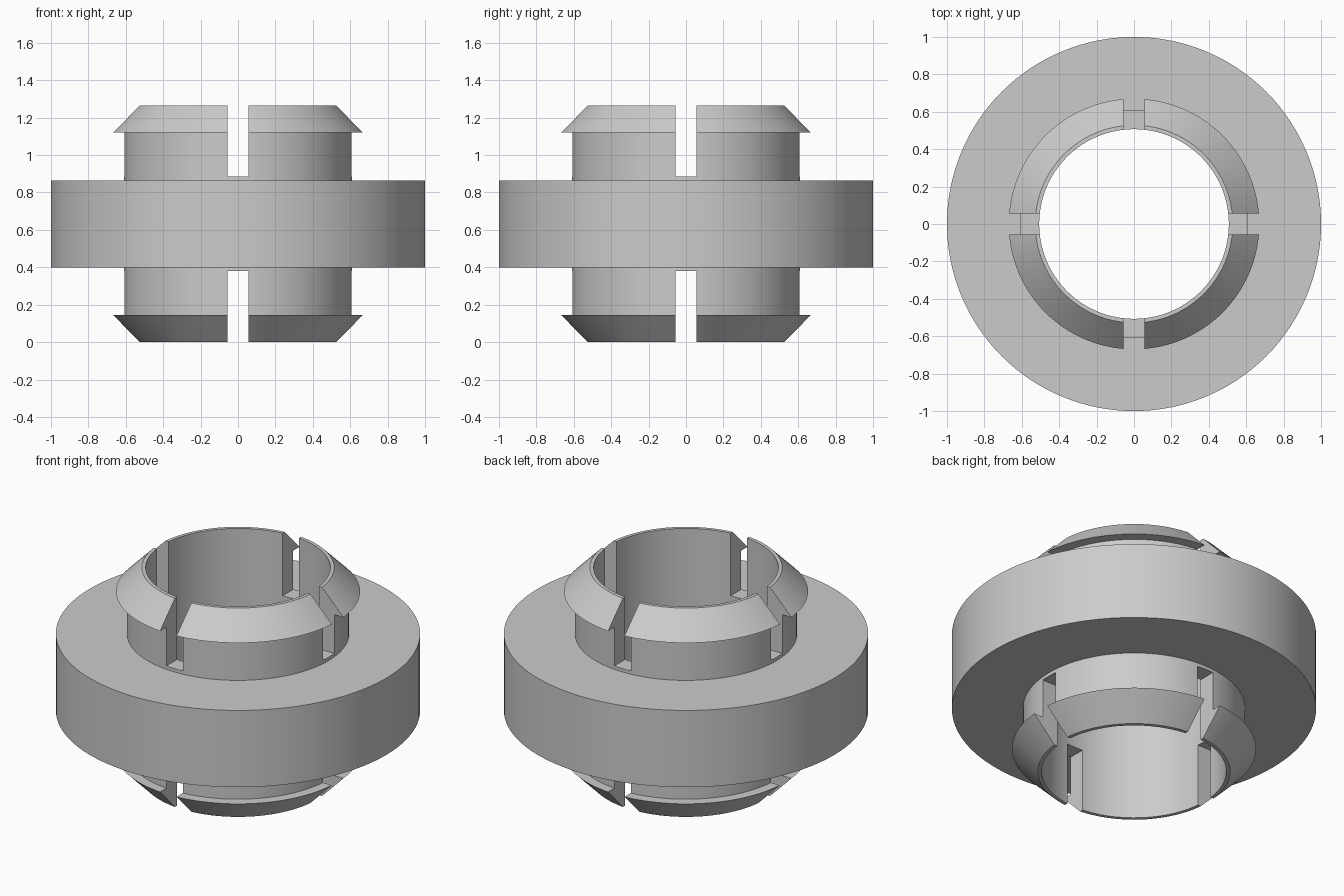
import bpy
import bmesh
import math
from mathutils import Vector

SEGMENTS = 128
HEIGHT = 1.265
MID = HEIGHT / 2
BORE, SLEEVE, FLANGE = 0.507, 0.61, 1.0
BARB, TIP = 0.67, 0.528
SLOT_WIDTH, SLOT_FLOOR = 0.11, 0.253

cube = bpy.data.objects.get("Cube")
if cube:
    bpy.data.objects.remove(cube, do_unlink=True)

# Plain grey material
grey = bpy.data.materials.new("plain_grey")
grey.use_nodes = True
colour = (0.6, 0.6, 0.6, 1)
grey.diffuse_color = colour
grey.node_tree.nodes["Principled BSDF"].inputs["Base Color"].default_value = colour


def add_object(name, bm):
    mesh = bpy.data.meshes.new(name)
    bmesh.ops.recalc_face_normals(bm, faces=bm.faces)
    bm.to_mesh(mesh)
    bm.free()
    obj = bpy.data.objects.new(name, mesh)
    bpy.context.collection.objects.link(obj)
    mesh.materials.append(grey)
    return obj


def revolve(name, profile):
    """Spin a closed (radius, height) profile around the z axis."""
    bm = bmesh.new()
    verts = [bm.verts.new((r, 0, z)) for r, z in profile]
    edges = [bm.edges.new((v, verts[i - 1])) for i, v in enumerate(verts)]
    bmesh.ops.spin(bm, geom=verts + edges, cent=(0, 0, 0), axis=(0, 0, 1),
                   angle=math.tau, steps=SEGMENTS, use_duplicate=False)
    bmesh.ops.remove_doubles(bm, verts=bm.verts, dist=1e-4)
    return add_object(name, bm)


def box(name, size, centre):
    bm = bmesh.new()
    bmesh.ops.create_cube(bm, size=1)
    bmesh.ops.scale(bm, vec=Vector(size), verts=bm.verts)
    bmesh.ops.translate(bm, vec=Vector(centre), verts=bm.verts)
    return add_object(name, bm)


# Bushing: upper half of the outline, mirrored about the middle height
upper = [(FLANGE, 0.865), (SLEEVE, 0.865), (SLEEVE, 1.12),
         (BARB, 1.12), (TIP, HEIGHT), (BORE, HEIGHT)]
lower = [(r, HEIGHT - z) for r, z in reversed(upper)]
bushing = revolve("snap_in_bushing", upper + lower)

# Crossed slots that split each end into four snap tabs
bpy.ops.object.select_all(action="DESELECT")
bpy.context.view_layer.objects.active = bushing
bushing.select_set(True)
for side in (1, -1):
    centre = (0, 0, MID + side * (SLOT_FLOOR + 0.5))
    for size in ((SLOT_WIDTH, 2, 1), (2, SLOT_WIDTH, 1)):
        cutter = box("slot_cutter", size, centre)
        cutter.hide_render = True
        cut = bushing.modifiers.new("slot", "BOOLEAN")
        cut.operation = "DIFFERENCE"
        cut.solver = "EXACT"
        cut.object = cutter
        bpy.ops.object.modifier_apply(modifier=cut.name)
        bpy.data.objects.remove(cutter, do_unlink=True)

bpy.ops.object.shade_smooth_by_angle(angle=math.radians(25))
